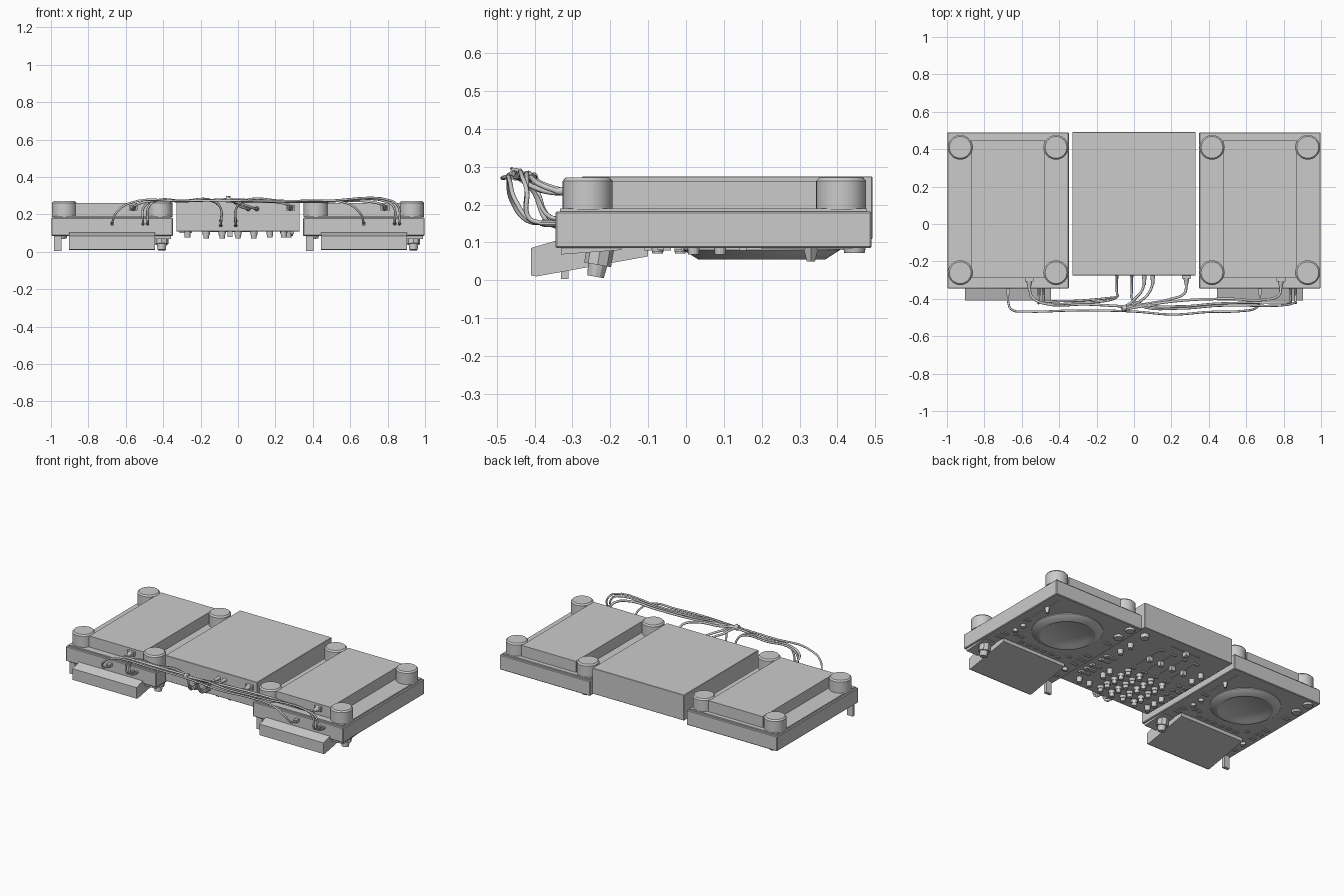
import bpy, bmesh, math
from mathutils import Matrix, Vector

if "Cube" in bpy.data.objects:
    bpy.data.objects.remove(bpy.data.objects["Cube"])


def finish(name, bm, smooth=False):
    bmesh.ops.recalc_face_normals(bm, faces=bm.faces)
    me = bpy.data.meshes.new(name)
    bm.to_mesh(me)
    bm.free()
    ob = bpy.data.objects.new(name, me)
    bpy.context.collection.objects.link(ob)
    if smooth:
        bpy.ops.object.select_all(action='DESELECT')
        ob.select_set(True)
        bpy.context.view_layer.objects.active = ob
        bpy.ops.object.shade_smooth_by_angle(angle=math.radians(35))
    return ob


def add_box(bm, x0, x1, y0, y1, z0, z1):
    m = Matrix.Translation(((x0 + x1) / 2, (y0 + y1) / 2, (z0 + z1) / 2))
    bmesh.ops.create_cube(bm, size=1, matrix=m @ Matrix.Diagonal((x1 - x0, y1 - y0, z1 - z0, 1)))


def box(name, *dims, bevel=0):
    bm = bmesh.new()
    add_box(bm, *dims)
    if bevel:
        bmesh.ops.bevel(bm, geom=bm.edges[:], offset=bevel, segments=1, affect='EDGES')
    return finish(name, bm)


def add_cone(bm, a, b, r0, r1, sides=16):
    a, b = Vector(a), Vector(b)
    d = b - a
    m = Matrix.Translation((a + b) / 2) @ d.to_track_quat('Z', 'Y').to_matrix().to_4x4()
    bmesh.ops.create_cone(bm, cap_ends=True, segments=sides, radius1=r0, radius2=r1,
                          depth=d.length, matrix=m)


def lathe(name, cx, cy, profile, sides=40):
    bm = bmesh.new()
    vs = [bm.verts.new((cx + r, cy, z)) for r, z in profile]
    es = [bm.edges.new(p) for p in zip(vs, vs[1:])]
    bmesh.ops.spin(bm, geom=vs + es, cent=(cx, cy, 0), axis=(0, 0, 1),
                   angle=2 * math.pi, steps=sides)
    bmesh.ops.remove_doubles(bm, verts=bm.verts, dist=1e-5)
    return finish(name, bm, True)


def extrude_x(name, x0, x1, yz):
    bm = bmesh.new()
    f = bm.faces.new([bm.verts.new((x0, y, z)) for y, z in yz])
    new = bmesh.ops.extrude_face_region(bm, geom=[f])['geom']
    bmesh.ops.translate(bm, vec=(x1 - x0, 0, 0),
                        verts=[v for v in new if isinstance(v, bmesh.types.BMVert)])
    return finish(name, bm)


def cable(name, pts, r=0.006):
    cu = bpy.data.curves.new(name, 'CURVE')
    cu.dimensions = '3D'
    cu.bevel_depth, cu.bevel_resolution, cu.resolution_u = r, 2, 6
    cu.use_fill_caps = True
    sp = cu.splines.new('BEZIER')
    sp.bezier_points.add(len(pts) - 1)
    for bp, p in zip(sp.bezier_points, pts):
        bp.co = p
        bp.handle_left_type = bp.handle_right_type = 'AUTO'
    bpy.context.collection.objects.link(bpy.data.objects.new(name, cu))


def player(side, cx):
    n = lambda s: side + "_player_" + s
    # casing with stepped rim, raised base block and four feet (unit lies face down)
    box(n("casing"), cx - .325, cx + .325, -.345, .49, .085, .182, bevel=.004)
    box(n("rim"), cx - .312, cx + .312, -.333, .478, .18, .19)
    box(n("base_block"), cx - .195, cx + .195, -.29, .45, .185, .262)
    for i, (fx, fy) in enumerate([(-1, -.26), (1, -.26), (-1, .41), (1, .41)]):
        lathe(n("foot_%d" % i), cx + fx * .256, fy,
              [(0, .185), (.066, .185), (.066, .262), (.058, .271), (0, .271)], 32)
    # jog wheel with sloped rim and slightly sunken plate
    lathe(n("jog_wheel"), cx, .2, [(.207, .09), (.207, .08), (.168, .055), (.158, .055),
                                   (.142, .066), (0, .066)], 48)
    # tilted display
    extrude_x(n("display"), cx - .23, cx + .23,
              [(-.41, .085), (-.41, .013), (-.395, .01), (-.1, .063), (-.1, .088), (-.345, .104)])
    # browse knob on tilted axis
    bm = bmesh.new()
    ax = Vector((0, -.17, -.985))
    c = Vector((cx + .265, -.225, .09))
    add_cone(bm, c, c + ax * .05, .036, .036, 8)
    add_cone(bm, c + ax * .045, c + ax * .082, .026, .022, 12)
    finish(n("browse_knob"), bm)
    extrude_x(n("knob_mount"), cx + .23, cx + .315,
              [(-.33, .09), (-.33, .068), (-.17, .08), (-.17, .09)])
    # upright memory stick at the rear corner
    box(n("memory_stick"), cx - .31, cx - .27, -.33, -.31, .003, .09)
    # tempo slider: slot and cap
    bm = bmesh.new()
    add_box(bm, cx + .256, cx + .264, .2, .44, .082, .087)
    add_cone(bm, (cx + .26, .33, .087), (cx + .26, .33, .05), .02, .011, 4)
    finish(n("tempo_slider"), bm)
    # play and cue buttons, small knobs, pads
    bm = bmesh.new()
    for y in (.34, .445):
        add_cone(bm, (cx - .27, y, .088), (cx - .27, y, .072), .03, .027, 20)
    for x, y in [(.24, .02), (.24, .09), (-.27, -.14)]:
        add_cone(bm, (cx + x, y, .088), (cx + x, y, .068), .016, .014, 12)
    for i in range(6):
        add_box(bm, cx - .17 + i * .055, cx - .135 + i * .055, -.075, -.058, .08, .088)
    for y in (-.23, -.06, 0, .06, .24):
        add_box(bm, cx - .295, cx - .25, y - .012, y + .012, .079, .088)
    for y in (-.1, -.05, .15):
        add_box(bm, cx + .24, cx + .285, y - .01, y + .01, .079, .088)
    for x in (-.2, .16, .2):
        add_box(bm, cx + x - .014, cx + x + .014, -.03, -.01, .08, .088)
    finish(n("buttons"), bm)


player("left", -.673)
player("right", .673)

# mixer case
box("mixer_case", -.33, .33, -.275, .492, .108, .274, bevel=.002)

channels = [-.17, -.085, 0, .085]
# channel knobs
bm = bmesh.new()
for x in channels:
    for y in (-.2, -.14, -.075, -.015, .05):
        add_cone(bm, (x, y, .11), (x, y, .09), .02, .019, 12)
        add_cone(bm, (x, y, .092), (x, y, .07), .016, .014, 12)
for x, y in [(-.27, -.2), (-.27, -.14), (-.27, -.075), (-.27, .2), (-.27, .28), (.17, -.2),
             (.17, -.075), (.17, -.015), (.27, .2), (.27, .29), (.245, -.2)]:
    add_cone(bm, (x, y, .11), (x, y, .075), .018, .015, 12)
finish("mixer_knobs", bm)

# channel faders and crossfader
bm = bmesh.new()
for x in channels:
    add_box(bm, x - .004, x + .004, .13, .32, .106, .109)
    add_box(bm, x - .014, x + .014, .23, .255, .078, .11)
add_box(bm, -.15, .07, .415, .423, .106, .109)
add_box(bm, -.055, -.03, .403, .435, .08, .11)
finish("mixer_faders", bm)

# mixer push buttons and effect pad
bm = bmesh.new()
for x in channels:
    add_box(bm, x - .018, x + .018, .085, .1, .1, .11)
    add_box(bm, x - .018, x + .018, .345, .36, .1, .11)
for x in (-.3, -.26):
    for y in (-.02, .04, .1):
        add_box(bm, x - .013, x + .013, y - .01, y + .01, .1, .11)
for y in (-.13, -.08, -.03, .05, .1):
    add_box(bm, .225, .265, y - .012, y + .012, .1, .11)
    add_box(bm, .277, .3, y - .012, y + .012, .095, .11)
add_cone(bm, (.27, .42, .11), (.27, .42, .085), .026, .024, 16)
finish("mixer_buttons", bm)

# plugs on the rear panels: signal pairs, link and power
bm = bmesh.new()
for cx in (-.673, .673):
    for x in (.165, .19):
        add_cone(bm, (cx + x, -.34, .15), (cx + x, -.385, .15), .009, .007, 10)
    add_box(bm, cx - .01, cx + .01, -.38, -.34, .14, .16)
for x in (-.092, -.012):
    for z in (.14, .165):
        add_cone(bm, (x, -.27, z), (x, -.32, z), .009, .007, 10)
for x in (.055, .1):
    add_cone(bm, (x, -.27, .23), (x, -.325, .23), .013, .008, 12)
for x, y in [(-.56, -.285), (.785, -.285), (.28, -.27)]:
    add_box(bm, x - .024, x + .024, y - .022, y, .22, .25)
    add_cone(bm, (x, y - .02, .235), (x, y - .06, .235), .016, .008, 12)
finish("cable_plugs", bm, True)

# link cable between the players
cable("link_cable", [(-.673, -.37, .15), (-.672, -.42, .158), (-.65, -.46, .21), (-.58, -.468, .26),
                     (-.3, -.462, .272), (0, -.468, .273), (.21, -.484, .27), (.4, -.47, .272),
                     (.58, -.465, .26), (.65, -.45, .21), (.672, -.41, .158), (.673, -.37, .15)])
# signal cables from each player to the mixer
for i, (dx, zz) in enumerate([(.165, .268), (.19, .272)]):
    s = i * .012
    cable("left_signal_cable_%d" % i,
          [(-.673 + dx, -.38, .15), (-.673 + dx, -.415, .165), (-.67 + dx, -.42, .235),
           (-.63 + dx, -.415 - s, zz), (-.3, -.41 - s, zz), (-.13, -.395 - s, zz),
           (-.092, -.39, .23), (-.092, -.36, .15 + s * 1.5), (-.092, -.31, .14 + s * 2)])
    cable("right_signal_cable_%d" % i,
          [(.673 + dx, -.38, .15), (.673 + dx, -.415, .165), (.67 + dx, -.42, .235),
           (.63 + dx, -.42 - s, zz), (.45, -.425 - s, zz), (.25, -.44 - s, zz),
           (.03, -.425 - s, zz), (-.01, -.4, .23), (-.012, -.36, .15 + s * 1.5),
           (-.012, -.31, .14 + s * 2)])
# power cables gathering in a bundle behind the mixer
cable("left_power_cable", [(-.56, -.34, .235), (-.545, -.39, .25), (-.48, -.425, .27),
                           (-.25, -.43, .272), (-.06, -.44, .28)], .007)
cable("right_power_cable", [(.785, -.34, .235), (.775, -.38, .25), (.7, -.405, .268),
                            (.5, -.4, .272), (.2, -.415, .272), (-.04, -.455, .28)], .007)
cable("mixer_power_cable", [(.28, -.32, .235), (.27, -.37, .25), (.2, -.4, .266),
                            (.05, -.43, .268), (-.05, -.45, .282)], .007)
# output cables and bundle tie
for i, x in enumerate((.055, .1)):
    cable("output_cable_%d" % i, [(x, -.32, .23), (x - .015, -.36, .233), (x - .05, -.4, .245),
                                  (-.03, -.43 - i * .012, .27), (-.07, -.45, .275)], .007)
bm = bmesh.new()
add_cone(bm, (-.065, -.45, .28), (-.04, -.45, .28), .017, .017, 12)
add_cone(bm, (-.052, -.45, .28), (-.045, -.462, .297), .005, .004, 6)
finish("cable_tie", bm)
